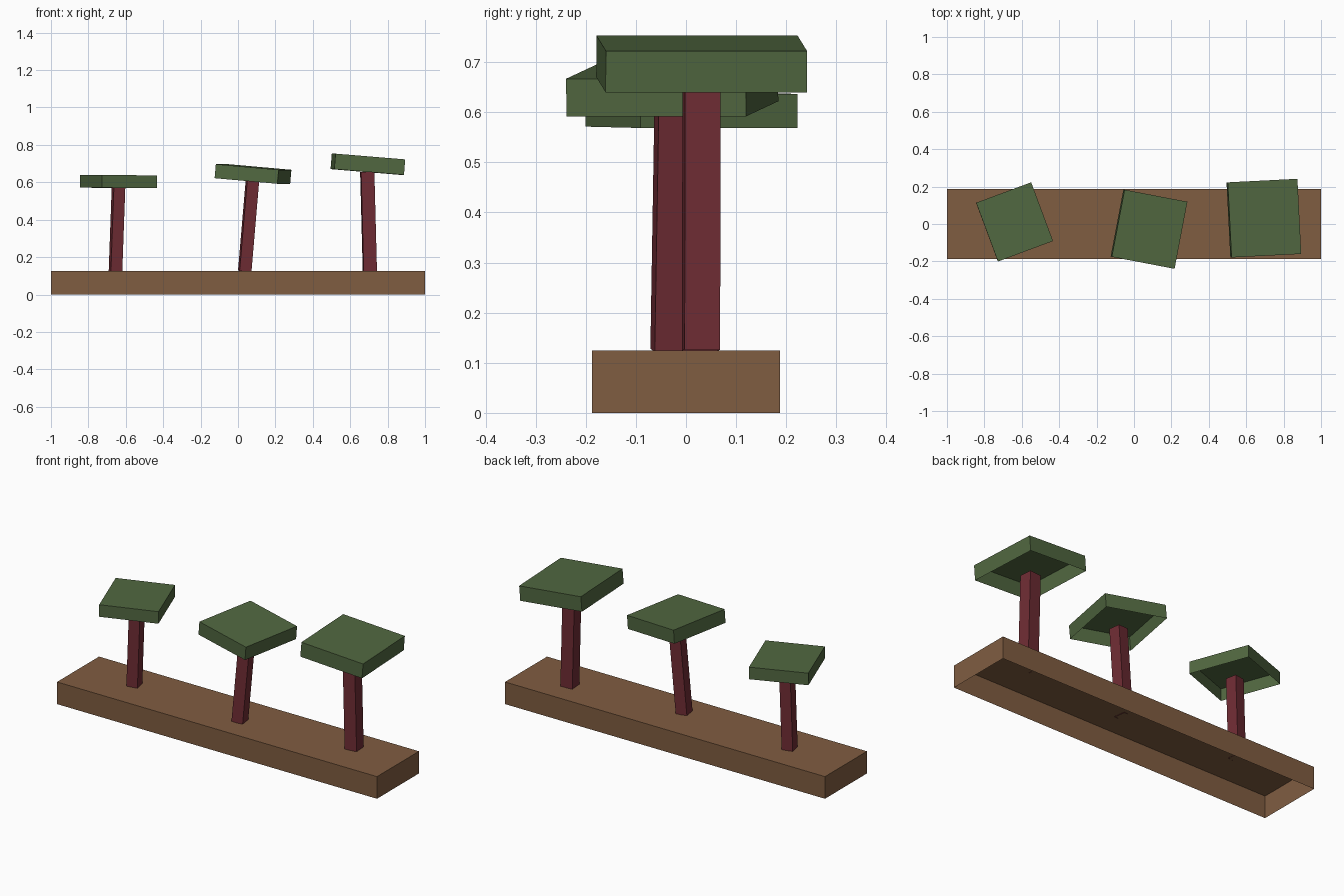
import bpy, bmesh
from math import radians
from mathutils import Matrix, Vector

cube = bpy.data.objects.get("Cube")
if cube:
    bpy.data.objects.remove(cube, do_unlink=True)


def material(name, rgb):
    m = bpy.data.materials.new(name)
    m.use_nodes = True
    colour = (*rgb, 1)
    m.diffuse_color = colour
    bsdf = next(n for n in m.node_tree.nodes if n.type == 'BSDF_PRINCIPLED')
    bsdf.inputs["Base Color"].default_value = colour
    return m


brown = material("soil_brown", (0.216, 0.109, 0.053))
green = material("leaf_green", (0.083, 0.138, 0.052))
red = material("trunk_red", (0.159, 0.025, 0.034))


def open_box(name, size, mat, matrix, open_top=False):
    """Box standing on its local origin, without a bottom face."""
    bm = bmesh.new()
    bmesh.ops.create_cube(bm, size=1)
    bm.normal_update()
    gone = [f for f in bm.faces
            if f.normal.z < -0.5 or (open_top and f.normal.z > 0.5)]
    bmesh.ops.delete(bm, geom=gone, context='FACES')
    bmesh.ops.translate(bm, verts=bm.verts, vec=(0, 0, 0.5))
    bmesh.ops.scale(bm, verts=bm.verts, vec=size)
    mesh = bpy.data.meshes.new(name)
    bm.to_mesh(mesh)
    bm.free()
    mesh.materials.append(mat)
    ob = bpy.data.objects.new(name, mesh)
    ob.matrix_world = matrix
    bpy.context.collection.objects.link(ob)


def tree(side, foot, top, trunk_width, trunk_yaw, crown_size, crown_yaw, tilt):
    foot, top = Vector(foot), Vector(top)
    stem = top - foot
    # Leaning square trunk
    lean = Vector((0, 0, 1)).rotation_difference(stem).to_matrix().to_4x4()
    open_box(side + "_trunk", (trunk_width, trunk_width, stem.length), red,
             Matrix.Translation(foot) @ lean @ Matrix.Rotation(radians(trunk_yaw), 4, 'Z'),
             open_top=True)
    # Tilted slab crown, hollow underneath
    turn = Matrix.Rotation(radians(crown_yaw), 4, 'Z') @ Matrix.Rotation(radians(tilt), 4, 'Y')
    open_box(side + "_crown", crown_size, green, Matrix.Translation(top) @ turn)


# Planter base, hollow underneath
open_box("base", (2, 0.375, 0.125), brown, Matrix.Identity(4))

# Three trees
tree("right", (-0.655, 0.01, 0.125), (-0.639, 0.011, 0.57),
     0.062, 11, (0.314, 0.335, 0.068), 20.4, 0.5)
tree("middle", (0.036, -0.035, 0.125), (0.077, -0.027, 0.607),
     0.064, 8, (0.343, 0.365, 0.075), -10.8, 5)
tree("left", (0.705, 0.03, 0.125), (0.691, 0.031, 0.655),
     0.071, 4.4, (0.374, 0.402, 0.083), 2.9, 4.7)
